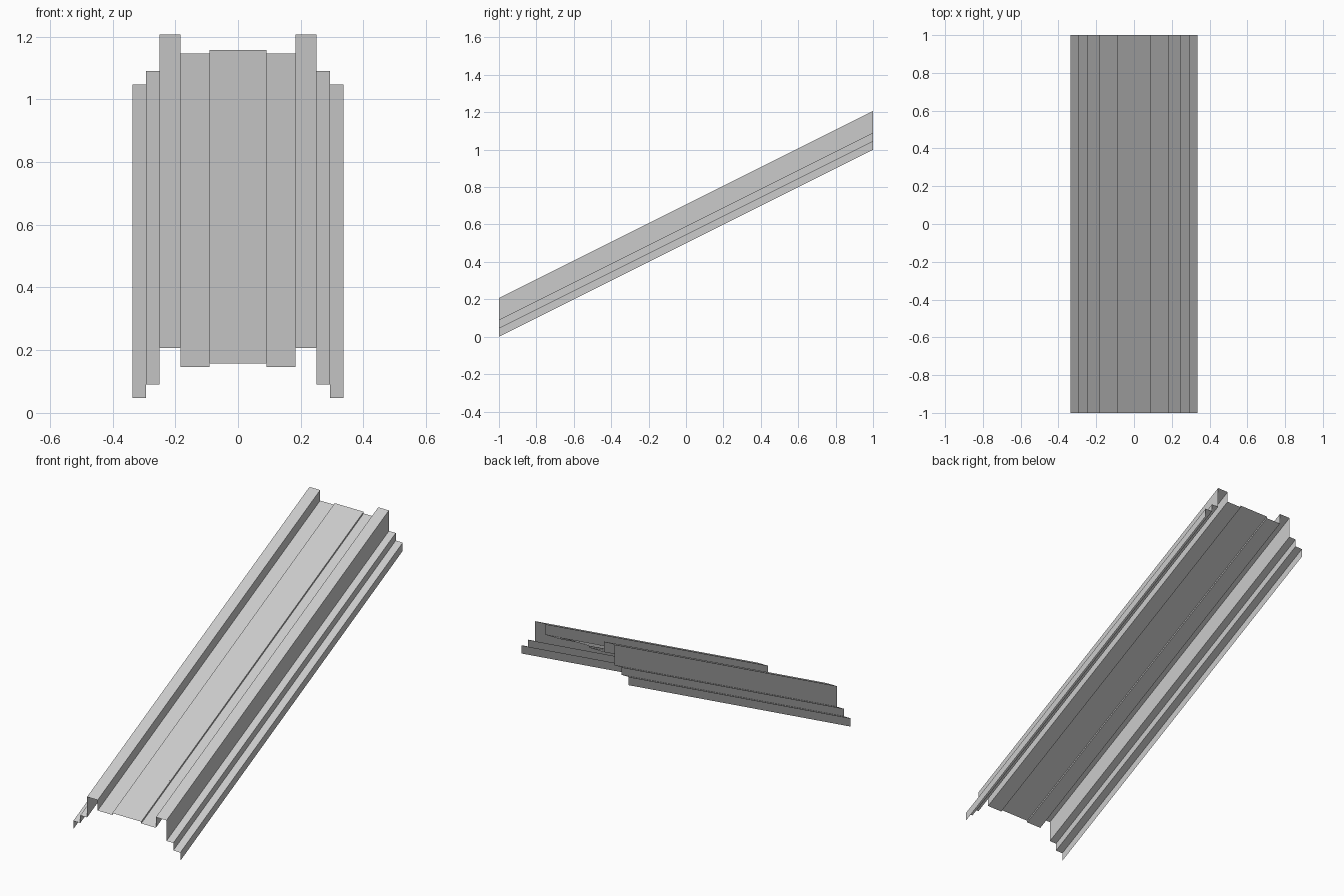
import bpy
import bmesh

cube = bpy.data.objects.get("Cube")
if cube:
    bpy.data.objects.remove(cube)

grey = bpy.data.materials.new("light_grey")
grey.use_nodes = True
grey.diffuse_color = (0.6, 0.6, 0.6, 1)
grey.node_tree.nodes["Principled BSDF"].inputs["Base Color"].default_value = (0.6, 0.6, 0.6, 1)

SLOPE = 0.5  # rise per unit of depth


def sloped_sheet(name, profile, y0=-1.0, y1=1.0):
    """Sweep an (x, z) profile up the incline; z is measured at the low front end."""
    bm = bmesh.new()
    rows = [[bm.verts.new((x, y, z + SLOPE * (y + 1))) for x, z in profile]
            for y in (y0, y1)]
    front, back = rows
    for i in range(len(profile) - 1):
        bm.faces.new((front[i], front[i + 1], back[i + 1], back[i]))
    mesh = bpy.data.meshes.new(name)
    bm.to_mesh(mesh)
    bm.free()
    mesh.materials.append(grey)
    obj = bpy.data.objects.new(name, mesh)
    bpy.context.collection.objects.link(obj)
    return obj


def mirrored(profile):
    return [(-x, z) for x, z in reversed(profile)]


# Stepped side rail and inner floor strip, left side listed from inside to outside
rail = [(0.183, 0.147), (0.183, 0.207), (0.25, 0.207), (0.25, 0.09),
        (0.293, 0.09), (0.293, 0.047), (0.337, 0.047), (0.337, 0)]
floor = [(0.091, 0.147), (0.183, 0.147)]
for side, shape in (("left", lambda p: p), ("right", mirrored)):
    sloped_sheet(side + "_rail", shape(rail))
    sloped_sheet(side + "_floor_strip", shape(floor))

# Raised centre belt with its low edges
sloped_sheet("centre_belt", [(-0.091, 0.147), (-0.091, 0.157), (0.091, 0.157), (0.091, 0.147)])

# Fine cross seams on the belt
for k in range(11):
    y = -0.92 + 0.182 * k
    sloped_sheet("belt_seam", [(-0.087, 0.157), (-0.087, 0.158), (0.087, 0.158),
                               (0.087, 0.157)], y - 0.002, y + 0.002)
